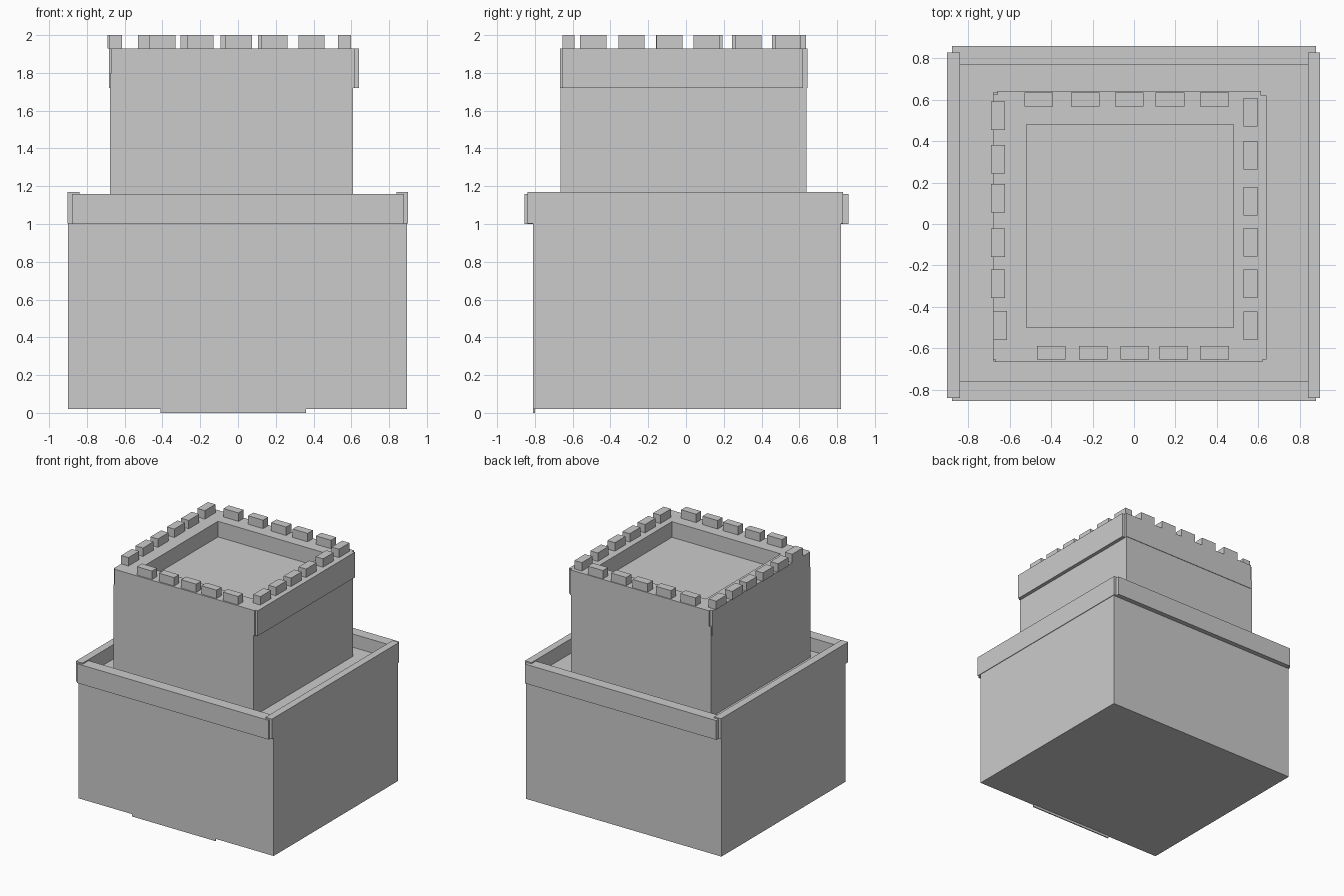
import bpy
import bmesh

if "Cube" in bpy.data.objects:
    bpy.data.objects.remove(bpy.data.objects["Cube"])


def add_box(bm, x0, x1, y0, y1, z0, z1):
    v = [bm.verts.new((x, y, z)) for z in (z0, z1)
         for x, y in ((x0, y0), (x1, y0), (x1, y1), (x0, y1))]
    bm.faces.new((v[3], v[2], v[1], v[0]))
    bm.faces.new(v[4:])
    for i in range(4):
        j = (i + 1) % 4
        bm.faces.new((v[i], v[j], v[j + 4], v[i + 4]))


def boxes(name, *items):
    bm = bmesh.new()
    for b in items:
        add_box(bm, *b)
    mesh = bpy.data.meshes.new(name)
    bm.to_mesh(mesh)
    bm.free()
    ob = bpy.data.objects.new(name, mesh)
    bpy.context.collection.objects.link(ob)
    return ob


# Lower block and the thin door panel that reaches the ground
boxes("lower_block", (-0.90, 0.895, -0.81, 0.82, 0.02, 1.05))
boxes("door_panel", (-0.41, 0.36, -0.809, -0.80, 0.0, 0.75))

# Raised rim around the terrace
boxes("terrace_rim_front", (-0.88, 0.88, -0.855, -0.76, 1.0, 1.16))
boxes("terrace_rim_back", (-0.88, 0.88, 0.77, 0.86, 1.0, 1.16))
boxes("terrace_rim_left", (-0.903, -0.84, -0.84, 0.83, 1.003, 1.17))
boxes("terrace_rim_right", (0.84, 0.90, -0.84, 0.83, 1.003, 1.17))

# Upper tower and its parapet
boxes("upper_tower", (-0.678, 0.61, -0.665, 0.638, 1.05, 1.80))
boxes("parapet_front", (-0.67, 0.62, -0.667, -0.50, 1.72, 1.93))
boxes("parapet_back", (-0.66, 0.615, 0.48, 0.642, 1.72, 1.93))
boxes("parapet_left", (-0.682, -0.52, -0.655, 0.625, 1.72, 1.93))
boxes("parapet_right", (0.48, 0.64, -0.655, 0.62, 1.72, 1.93))

# Battlements: start positions along each wall
L, Z = 0.138, (1.93, 2.0)
back = (-0.53, -0.305, -0.092, 0.105, 0.32)
front = (-0.47, -0.267, -0.065, 0.123, 0.32)
left = (-0.358, -0.16, 0.055, 0.243, 0.455)
right = (-0.56, -0.358, -0.157, 0.04, 0.263, 0.472)
boxes("battlements_back", *[(s, s + L, 0.567, 0.635, *Z) for s in back])
boxes("battlements_front", *[(s, s + L, -0.655, -0.59, *Z) for s in front])
boxes("battlements_left", (-0.682, -0.615, -0.56, -0.42, *Z),
      *[(-0.692, -0.623, s, s + L, *Z) for s in left])
boxes("battlements_right", *[(0.53, 0.598, s, s + L, *Z) for s in right])
